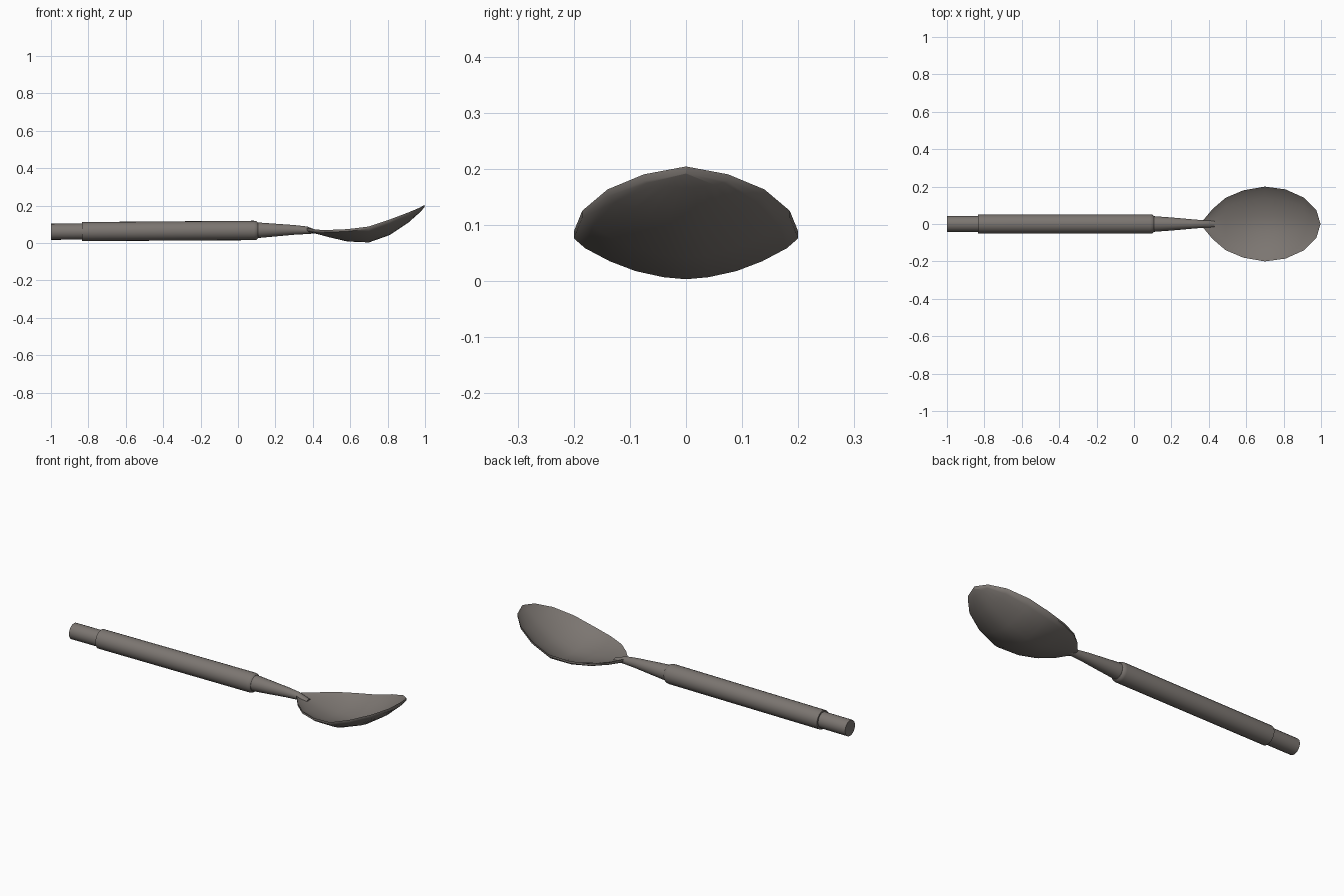
import bpy, bmesh, math

if "Cube" in bpy.data.objects:
    bpy.data.objects.remove(bpy.data.objects["Cube"])

steel = bpy.data.materials.new("warm_grey_steel")
steel.diffuse_color = (0.2, 0.18, 0.165, 1)
steel.use_nodes = True
steel.node_tree.nodes["Principled BSDF"].inputs["Base Color"].default_value = steel.diffuse_color


def finish(name, bm, angle):
    bmesh.ops.remove_doubles(bm, verts=bm.verts, dist=0.0005)
    bmesh.ops.recalc_face_normals(bm, faces=bm.faces)
    me = bpy.data.meshes.new(name)
    bm.to_mesh(me)
    bm.free()
    me.materials.append(steel)
    ob = bpy.data.objects.new(name, me)
    bpy.context.collection.objects.link(ob)
    bpy.ops.object.select_all(action='DESELECT')
    ob.select_set(True)
    bpy.context.view_layer.objects.active = ob
    bpy.ops.object.shade_smooth_by_angle(angle=math.radians(angle))
    return ob


def loft(name, sections, sides=20):
    """Closed tube along x from (x, centre z, half width, half height)."""
    bm = bmesh.new()
    rings = []
    for x, z, ry, rz in sections:
        rings.append([bm.verts.new((x, ry * math.cos(2 * math.pi * k / sides),
                                    z + rz * math.sin(2 * math.pi * k / sides)))
                      for k in range(sides)])
    for a, b in zip(rings, rings[1:]):
        for k in range(sides):
            n = (k + 1) % sides
            bm.faces.new((a[k], a[n], b[n], b[k]))
    bm.faces.new(rings[0])
    bm.faces.new(rings[-1])
    return finish(name, bm, 40)


# Handle: thin end stub, thicker grip with a rounded collar, tapering neck
loft("end_stub", [(-1.0, .060, .043, .043), (-.82, .061, .043, .043)])
loft("grip", [(-.835, .061, .046, .046), (-.834, .061, .051, .051),
              (.085, .067, .052, .052), (.098, .067, .050, .050), (.106, .067, .043, .043)])
loft("neck", [(.09, .068, .043, .043), (.2, .069, .035, .034),
              (.30, .070, .026, .026), (.37, .068, .020, .020),
              (.40, .063, .019, .013), (.43, .058, .016, .008)])

# Bowl: stations of (x, half width, rim height, underside height at the middle)
stations = [(.37, .020, .080, .056), (.42, .080, .071, .049), (.49, .140, .070, .030),
            (.585, .180, .074, .008), (.70, .200, .088, .003), (.81, .185, .125, .042),
            (.91, .140, .163, .108), (.975, .075, .190, .166), (.997, 0, .204, .191)]
fractions = [(-1, 1), (-.9, .76), (-.68, .44), (-.45, .2), (-.2, .05), (0, 0),
             (.2, .05), (.45, .2), (.68, .44), (.9, .76), (1, 1)]
THICK = .012

bm = bmesh.new()
layers = []
for lift in (0, THICK):
    layers.append([[bm.verts.new((x, w * f, keel + (rim - THICK - keel) * g + lift))
                    for f, g in fractions] for x, w, rim, keel in stations])
m = len(fractions)
for rows in layers:
    for a, b in zip(rows, rows[1:]):
        for k in range(m - 1):
            bm.faces.new((a[k], a[k + 1], b[k + 1], b[k]))
low, high = layers
# rim edges on both sides, then the heel and tip ends
for i in range(len(stations) - 1):
    for k in (0, m - 1):
        bm.faces.new((low[i][k], low[i + 1][k], high[i + 1][k], high[i][k]))
for i in (0, -1):
    for k in range(m - 1):
        bm.faces.new((low[i][k], low[i][k + 1], high[i][k + 1], high[i][k]))
finish("bowl", bm, 50)
